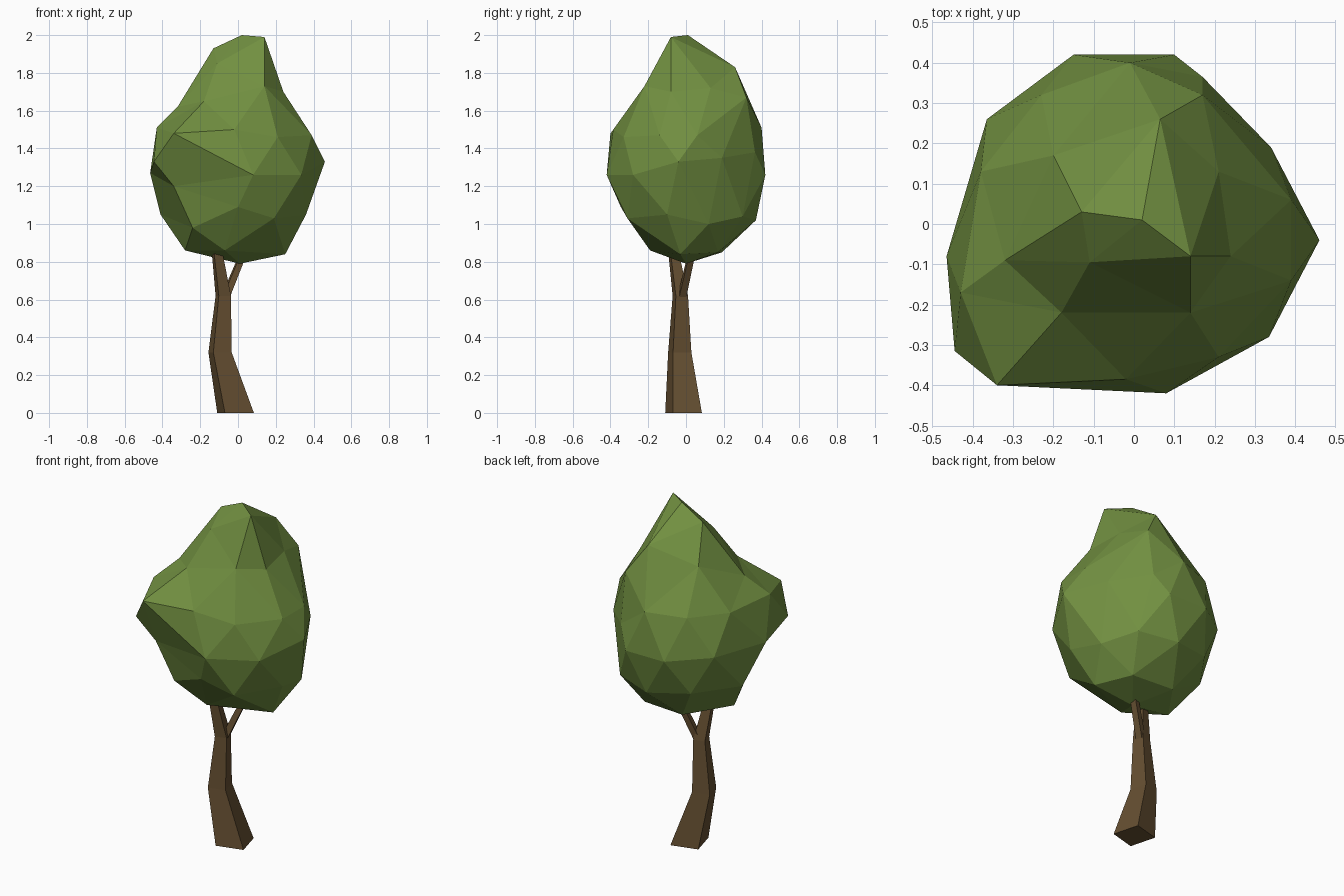
import bpy, bmesh, math
from mathutils import Vector


def material(name, rgb):
    m = bpy.data.materials.new(name)
    m.diffuse_color = (*rgb, 1)
    return m


leaf = material("leaf green", (0.165, 0.275, 0.052))
bark = material("bark brown", (0.13, 0.078, 0.031))


def finish(name, bm, mat):
    bmesh.ops.recalc_face_normals(bm, faces=bm.faces[:])
    mesh = bpy.data.meshes.new(name)
    bm.to_mesh(mesh)
    bm.free()
    mesh.materials.append(mat)
    obj = bpy.data.objects.new(name, mesh)
    bpy.context.collection.objects.link(obj)
    return obj


def limb(name, sections):
    """Four-sided tapering limb through (x, y, z, radius) sections."""
    bm = bmesh.new()
    rings = []
    for x, y, z, r in sections:
        angles = [math.radians(60 + 90 * i) for i in range(4)]
        rings.append([bm.verts.new((x + r * math.cos(a), y + r * math.sin(a), z)) for a in angles])
    for lo, hi in zip(rings, rings[1:]):
        for i in range(4):
            j = (i + 1) % 4
            bm.faces.new((lo[i], lo[j], hi[j], hi[i]))
    bm.faces.new(rings[0])
    bm.faces.new(rings[-1])
    return finish(name, bm, bark)


# Trunk with its main branch, and the side branch of the fork
limb("trunk", [(-0.013, -0.013, 0, 0.112), (-0.095, -0.033, 0.32, 0.071),
               (-0.078, -0.03, 0.62, 0.047), (-0.112, -0.067, 0.86, 0.032),
               (-0.12, -0.075, 0.95, 0.02)])
limb("side_branch", [(-0.072, -0.025, 0.60, 0.028), (0.01, 0.02, 0.80, 0.024),
                     (0.055, 0.045, 0.92, 0.018)])

# Crown: corner points of the faceted foliage, from the tip downwards
corners = [
    (0.02, 0.01, 2.0), (0.14, -0.08, 1.99), (-0.13, 0.03, 1.93),
    (-0.11, -0.095, 1.85), (0.065, 0.26, 1.83), (-0.20, 0.17, 1.74),
    (0.14, -0.22, 1.73), (0.24, -0.08, 1.70), (0.21, 0.13, 1.72),
    (0.17, 0.32, 1.67), (-0.32, -0.09, 1.62), (-0.18, -0.22, 1.65),
    (-0.34, -0.40, 1.48), (-0.43, -0.17, 1.51), (-0.38, 0.13, 1.50),
    (-0.23, 0.32, 1.50), (-0.01, 0.40, 1.51), (0.39, 0.06, 1.47),
    (0.39, -0.14, 1.47), (0.21, -0.33, 1.46), (0.17, 0.365, 1.38),
    (0.46, -0.04, 1.33), (0.34, 0.19, 1.35), (-0.445, -0.315, 1.33),
    (-0.465, -0.08, 1.27), (-0.365, 0.26, 1.28), (-0.15, 0.42, 1.26),
    (0.10, 0.42, 1.26), (0.335, -0.28, 1.26), (0.08, -0.42, 1.26),
    (-0.34, -0.28, 1.20), (0.00, -0.345, 1.09), (0.19, -0.31, 1.03),
    (0.36, -0.10, 1.05), (0.33, 0.12, 1.00), (0.22, 0.30, 1.04),
    (0.00, 0.37, 1.02), (-0.24, 0.30, 1.05), (-0.41, 0.06, 1.05),
    (-0.24, -0.25, 0.98), (-0.28, -0.05, 0.86), (-0.07, -0.19, 0.86),
    (0.25, -0.03, 0.84), (0.15, 0.17, 0.85), (-0.11, 0.19, 0.85),
    (0.01, 0.00, 0.79), (-0.02, -0.385, 1.50),
]
# Skin the corners: hull their directions from the middle, then restore positions
middle = Vector((0, 0, 1.30))
bm = bmesh.new()
place = {}
for c in corners:
    c = Vector(c)
    place[bm.verts.new((c - middle).normalized())] = c
bmesh.ops.convex_hull(bm, input=bm.verts[:])
for v, c in place.items():
    v.co = c
bmesh.ops.recalc_face_normals(bm, faces=bm.faces[:])

# Turn hollow edges outwards where the other diagonal is about as short
for _ in range(40):
    bm.normal_update()
    turned = False
    for e in bm.edges:
        if len(e.link_faces) != 2 or e.calc_face_angle_signed(0) > -0.05:
            continue
        a, b = [next(v for v in f.verts if v not in e.verts) for f in e.link_faces]
        if (a.co - b.co).length < 1.12 * e.calc_length() and not bm.edges.get((a, b)):
            bmesh.utils.edge_rotate(e, True)
            turned = True
            break
    if not turned:
        break
finish("crown", bm, leaf)
